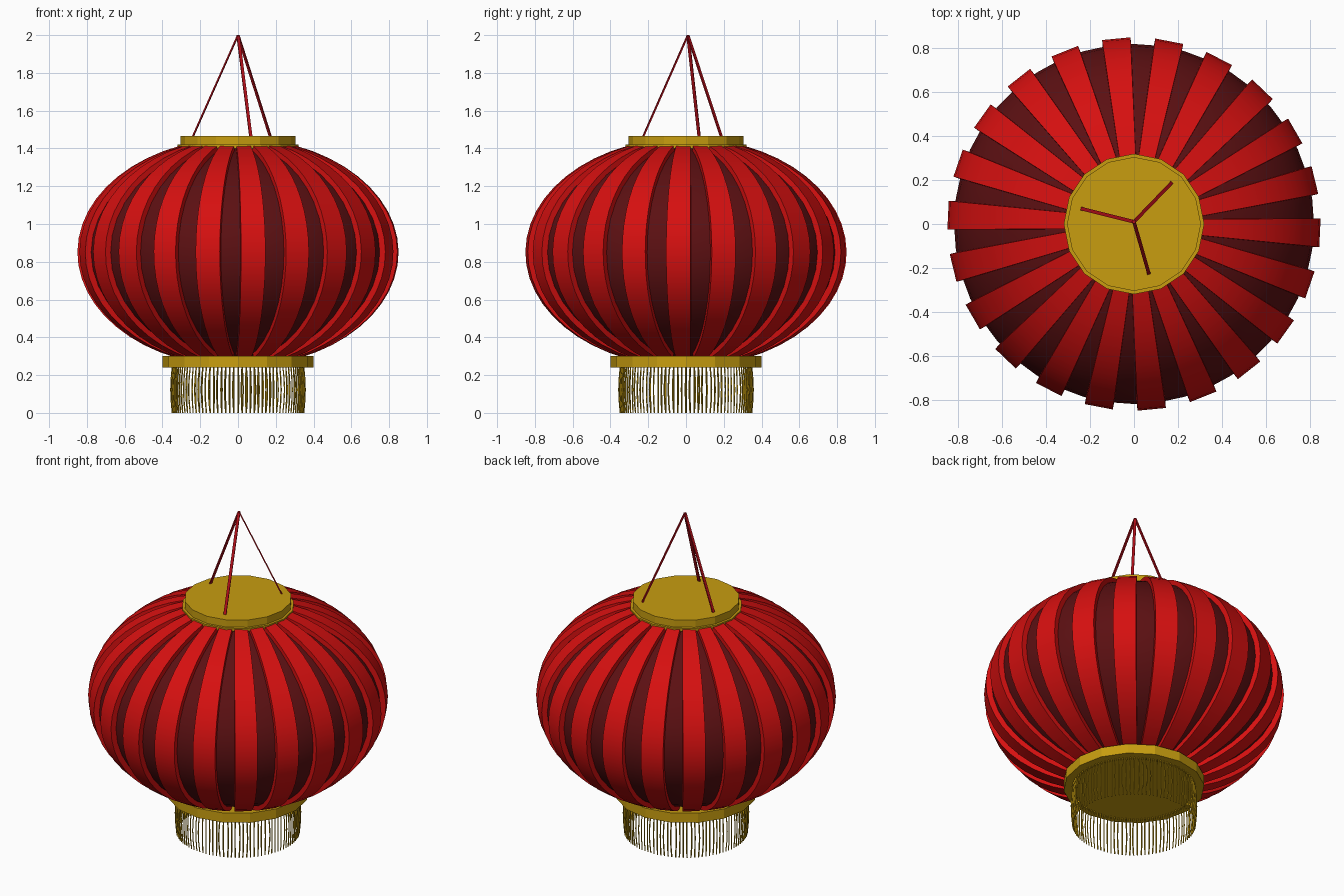
import bpy, bmesh, math, random
from mathutils import Vector

random.seed(4)
cube = bpy.data.objects.get("Cube")
if cube:
    bpy.data.objects.remove(cube, do_unlink=True)


def material(name, rgb):
    m = bpy.data.materials.new(name)
    m.use_nodes = True
    m.diffuse_color = (*rgb, 1)
    m.node_tree.nodes["Principled BSDF"].inputs["Base Color"].default_value = (*rgb, 1)
    return m


RED = material("bright red", (0.67, 0.005, 0.005))
MAROON = material("dark maroon", (0.105, 0.005, 0.006))
GOLD = material("gold", (0.58, 0.34, 0.005))
CORD = material("crimson cord", (0.45, 0.004, 0.009))

MID = 0.85      # height of the widest part
RIBS = 22


def finish(name, bm, mat, smooth=None):
    bmesh.ops.recalc_face_normals(bm, faces=bm.faces)
    mesh = bpy.data.meshes.new(name)
    bm.to_mesh(mesh)
    bm.free()
    mesh.materials.append(mat)
    ob = bpy.data.objects.new(name, mesh)
    bpy.context.collection.objects.link(ob)
    if smooth:
        bpy.ops.object.select_all(action="DESELECT")
        ob.select_set(True)
        bpy.context.view_layer.objects.active = ob
        bpy.ops.object.shade_smooth_by_angle(angle=math.radians(smooth))
    return ob


def sweep(bm, sections):
    """Skin a closed tube through equal-sized rings of points."""
    rings = [[bm.verts.new(p) for p in s] for s in sections]
    n = len(rings[0])
    for a, b in zip(rings, rings[1:]):
        for i in range(n):
            j = (i + 1) % n
            bm.faces.new((a[i], a[j], b[j], b[i]))
    bm.faces.new(rings[0])
    bm.faces.new(rings[-1])


def disc(name, radius, low, high):
    bm = bmesh.new()
    ring = [(radius * math.cos(k * math.tau / 16), radius * math.sin(k * math.tau / 16))
            for k in range(16)]
    sweep(bm, [[(x, y, z) for x, y in ring] for z in (low, high)])
    return finish(name, bm, GOLD)


# Inner paper ball
bm = bmesh.new()
bmesh.ops.create_uvsphere(bm, u_segments=44, v_segments=20, radius=1)
for v in bm.verts:
    v.co = (v.co.x * 0.82, v.co.y * 0.82, MID + v.co.z * 0.58)
finish("inner_ball", bm, MAROON, 40)

# Tapered ribs curving over the ball
bm = bmesh.new()
for k in range(RIBS):
    angle = (k - 1 / 6) * math.tau / RIBS
    out = Vector((math.cos(angle), math.sin(angle), 0))
    side = Vector((-out.y, out.x, 0))
    sections = []
    for i in range(21):
        t = math.radians(-68 + 137 * i / 20)
        c, s = math.cos(t), math.sin(t)
        outer = out * 0.848 * c + Vector((0, 0, MID + 0.605 * s))
        inner = out * 0.81 * c + Vector((0, 0, MID + 0.57 * s))
        half = side * (0.022 + 0.043 * c)
        sections.append([outer - half, outer + half, inner + half, inner - half])
    sweep(bm, sections)
finish("ribs", bm, RED, 40)

# Gold end caps
disc("top_flange", 0.32, 1.4, 1.42)
disc("top_cap", 0.305, 1.415, 1.465)
disc("bottom_cap", 0.4, 0.24, 0.3)

# Flat hanging cords meeting at one point
bm = bmesh.new()
for k in range(3):
    angle = math.radians(46 + 120 * k)
    out = Vector((math.cos(angle), math.sin(angle), 0))
    side = Vector((-out.y, out.x, 0)) * 0.008
    thick = out * 0.004
    ends = (out * 0.25 + Vector((0, 0.01, 1.455)), Vector((0, 0.01, 2)))
    sweep(bm, [[p - side - thick, p + side - thick, p + side + thick, p - side + thick]
               for p in ends])
finish("hanging_cords", bm, CORD)

# Fringe of thin, gently bowed strands
bm = bmesh.new()
STRANDS = 100
for k in range(STRANDS):
    angle = k * math.tau / STRANDS
    out = Vector((math.cos(angle), math.sin(angle), 0))
    side = Vector((-out.y, out.x, 0))
    sway = random.uniform(-0.006, 0.006)
    sections = []
    for i in range(5):
        f = i / 4
        bow = math.sin(f * math.pi)
        p = out * (0.347 + 0.008 * bow) + side * sway * bow + Vector((0, 0, 0.245 * f))
        sections.append([p + d * 0.004 for d in (out, side, -out, -side)])
    sweep(bm, sections)
finish("fringe", bm, GOLD)
